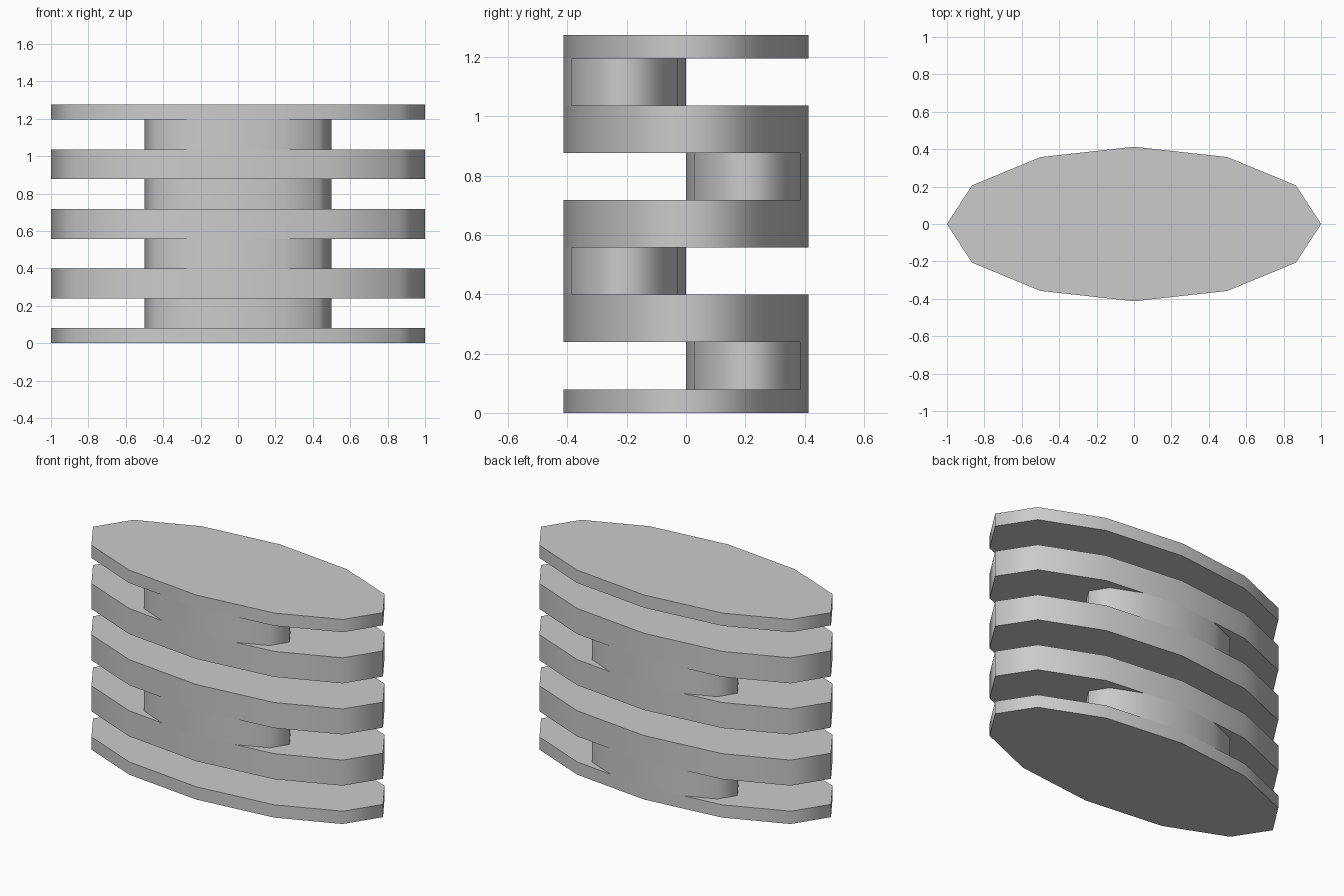
import bpy
import math

cube = bpy.data.objects.get("Cube")
if cube:
    bpy.data.objects.remove(cube, do_unlink=True)

# Single plain grey material
COLOUR = (0.6, 0.6, 0.6, 1)
grey = bpy.data.materials.new("light_grey")
grey.use_nodes = True
grey.diffuse_color = COLOUR
grey.node_tree.nodes["Principled BSDF"].inputs["Base Color"].default_value = COLOUR

DEPTH = 0.413      # half depth of a full plate
STEP = 1.275 / 16  # height module


def oval(name, size, y, low, high):
    """Twelve-sided oval disc spanning two height modules."""
    bpy.ops.mesh.primitive_cylinder_add(
        vertices=12, radius=1, depth=1, location=(0, y, (low + high) / 2 * STEP))
    disc = bpy.context.object
    disc.name = disc.data.name = name
    disc.scale = (size, size * DEPTH, (high - low) * STEP)
    bpy.ops.object.transform_apply(location=False, rotation=False, scale=True)
    bpy.ops.object.shade_smooth_by_angle(angle=math.radians(75))
    disc.data.materials.append(grey)


# Full-width plates; the end plates are half as thick
oval("bottom_plate", 1, 0, 0, 1)
for i in range(3):
    oval(f"middle_plate_{i + 1}", 1, 0, 3 + 4 * i, 5 + 4 * i)
oval("top_plate", 1, 0, 15, 16)

# Half-size spacers, alternately flush with the back and front edges
for i in range(4):
    side = 1 if i % 2 == 0 else -1
    label = "back" if side > 0 else "front"
    oval(f"{label}_spacer_{i // 2 + 1}", 0.5, side * DEPTH / 2, 1 + 4 * i, 3 + 4 * i)
